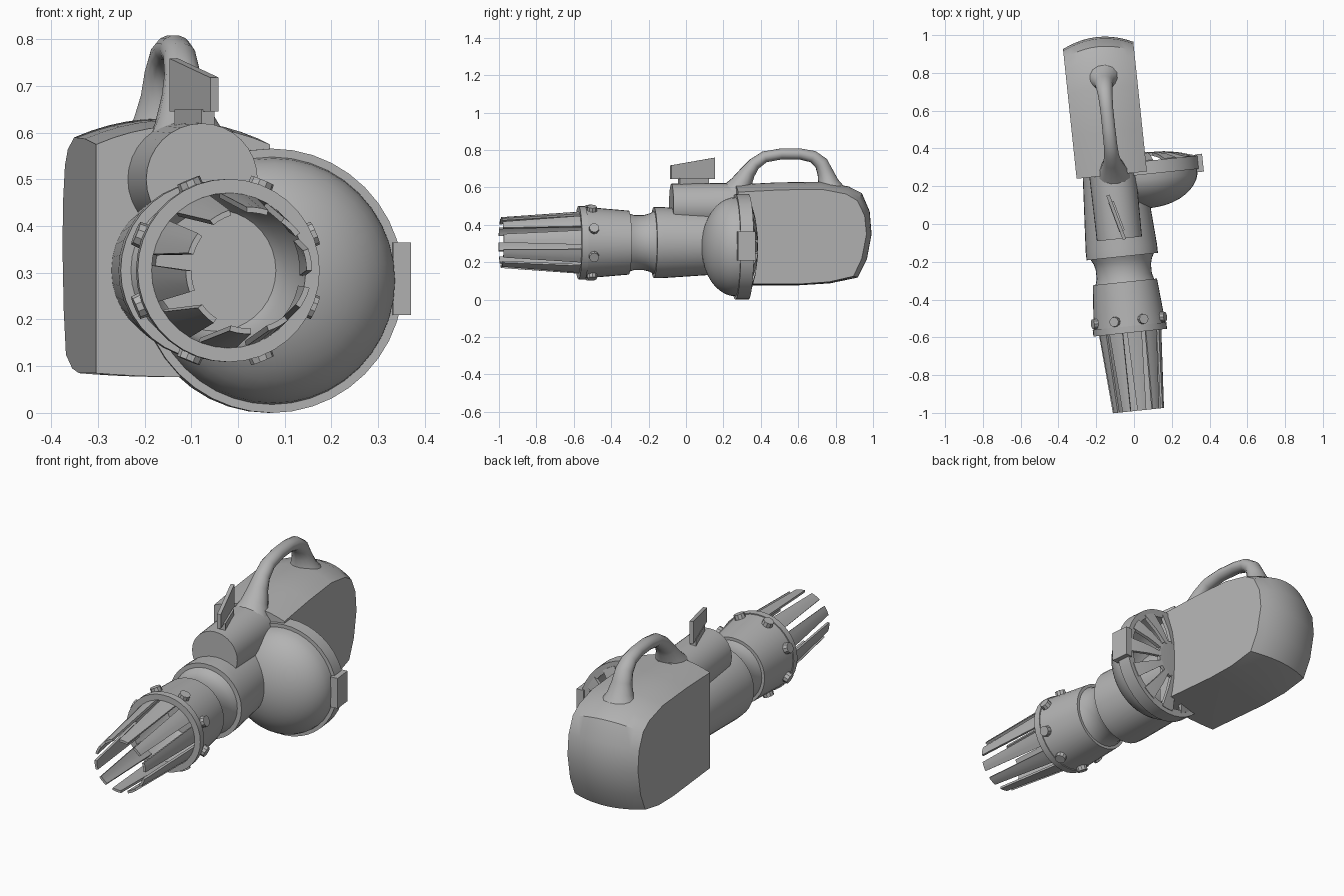
import bpy, bmesh, math
from mathutils import Matrix, Vector

if "Cube" in bpy.data.objects:
    bpy.data.objects.remove(bpy.data.objects["Cube"])

YAW = Matrix.Rotation(math.radians(6), 4, 'Z')   # whole device is turned slightly
AXIS_X, AXIS_Z = -0.08, 0.305                    # barrel axis

grey = bpy.data.materials.new("metal grey")
grey.diffuse_color = (0.45, 0.45, 0.45, 1)
grey.use_nodes = True
grey.node_tree.nodes["Principled BSDF"].inputs["Base Color"].default_value = grey.diffuse_color


def finish(name, bm):
    bmesh.ops.remove_doubles(bm, verts=bm.verts, dist=1e-5)
    bmesh.ops.recalc_face_normals(bm, faces=bm.faces)
    bm.transform(YAW)
    me = bpy.data.meshes.new(name)
    bm.to_mesh(me)
    bm.free()
    me.materials.append(grey)
    ob = bpy.data.objects.new(name, me)
    bpy.context.collection.objects.link(ob)
    return ob


def loft(bm, rings, close=False, caps=True):
    """Skin a series of closed rings of points."""
    vs = [[bm.verts.new(p) for p in r] for r in rings]
    n = len(vs[0])
    pairs = list(zip(vs, vs[1:])) + ([(vs[-1], vs[0])] if close else [])
    for a, b in pairs:
        for i in range(n):
            j = (i + 1) % n
            bm.faces.new((a[i], a[j], b[j], b[i]))
    if caps and not close:
        bm.faces.new(vs[0])
        bm.faces.new(vs[-1])


def turn(bm, profile, cx, cz, a0=0, a1=360, n=32):
    """Turn a closed (y, radius) profile around an axis parallel to y."""
    full = a1 - a0 >= 360
    rings = []
    for i in range(n if full else n + 1):
        a = math.radians(a0 + (a1 - a0) * i / n)
        rings.append([(cx + r * math.cos(a), y, cz + r * math.sin(a)) for y, r in profile])
    loft(bm, rings, close=full)


def box(bm, center, size, rot=None):
    m = Matrix.Translation(center) @ (rot or Matrix()) @ Matrix.Diagonal((*size, 1))
    return bmesh.ops.create_cube(bm, size=1, matrix=m)['verts']


# rear body: side profile lofted across the width, crowned at top and back
side = [(.27, .085), (.62, .085), (.76, .095), (.89, .125), (.935, .22), (.96, .35), (.95, .45),
        (.91, .53), (.85, .565), (.72, .59), (.5, .587), (.27, .575)]
bm = bmesh.new()
rings = []
for k in range(11):
    s = -1 + k / 5
    b = 1 - s * s
    ring = []
    for y, z in side:
        back = max(0, min(1, (y - .62) / .3))
        up = max(0, min(1, (z - .35) / .18))
        down = max(0, min(1, (.3 - z) / .2))
        ring.append((-.09 + .187 * s, y + .045 * b * back, z + .04 * b * up - .008 * b * down))
    rings.append(ring)
loft(bm, rings)
finish("rear_body", bm)

# main barrel: muzzle sleeve, neck and tapered rear tube with hollow mouth
bm = bmesh.new()
turn(bm, [(-.3, 0), (-.3, .13), (-.33, .148), (-.57, .166), (-.57, .196), (-.535, .196), (-.535, .191),
          (-.3, .171), (-.3, .156), (-.27, .147), (-.22, .147), (-.19, .155), (-.165, .168),
          (-.165, .19), (-.12, .19), (.3, .162), (.3, 0)], AXIS_X, AXIS_Z, n=36)
finish("barrel", bm)

# ten tapered muzzle prongs
bm = bmesh.new()
for k in range(10):
    mid = 10 + 36 * k
    rings = []
    for t in (-1, -.33, .33, 1):
        ring = []
        for y, r, w in ((-.54, .168, 14), (-.985, .136, 10), (-.985, .124, 10), (-.54, .156, 14)):
            a = math.radians(mid + w * t)
            ring.append((AXIS_X + r * math.cos(a), y, AXIS_Z + r * math.sin(a)))
        rings.append(ring)
    loft(bm, rings)
finish("muzzle_prongs", bm)

# eight studs around the sleeve
bm = bmesh.new()
for k in range(8):
    a = math.radians(22.5 + 45 * k)
    d = Vector((math.cos(a), 0, math.sin(a)))
    m = Matrix.Translation(Vector((AXIS_X, -.505, AXIS_Z)) + d * .192)
    m = m @ d.to_track_quat('Z', 'Y').to_matrix().to_4x4()
    bmesh.ops.create_cone(bm, cap_ends=True, segments=10, radius1=.028, radius2=.026,
                          depth=.034, matrix=m)
finish("sleeve_studs", bm)

# upper tube
bm = bmesh.new()
turn(bm, [(-.07, 0), (-.07, .12), (.36, .125), (.36, 0)], -.085, .5, n=32)
finish("upper_tube", bm)

# sight block and slanted plate
bm = bmesh.new()
turned = Matrix.Rotation(math.radians(14.5), 4, 'Z')
box(bm, (-.088, .05, .625), (.03, .165, .05), turned)
for v in box(bm, (-.09, .045, .69), (.018, .25, .09), turned):
    if v.co.z > .69:
        v.co.z = .731 + v.co.y * .17
finish("sight", bm)

# carry handle: swept tube with flared feet, (y, z, radius)
path = [(.27, .56, .085), (.305, .62, .058), (.34, .68, .042), (.375, .725, .034), (.43, .763, .031),
        (.52, .779, .03), (.62, .779, .03), (.69, .765, .033), (.735, .73, .038), (.757, .68, .043),
        (.772, .63, .055), (.785, .575, .085)]
bm = bmesh.new()
rings = []
for i, (y, z, r) in enumerate(path):
    p, q = path[max(i - 1, 0)], path[min(i + 1, len(path) - 1)]
    t = Vector((0, q[0] - p[0], q[1] - p[1])).normalized()
    nrm = Vector((0, -t.z, t.y))
    rings.append([Vector((-.08, y, z)) + nrm * r * math.sin(a) + Vector((1.15 * r * math.cos(a), 0, 0))
                  for a in (math.tau * j / 14 for j in range(14))])
loft(bm, rings)
finish("handle", bm)

# side dome: hollow bowl with a rim
DX, DZ = .1, .283
bowl = [(.255 - .18 * math.cos(a), .265 * math.sin(a)) for a in (math.pi / 2 * i / 10 for i in range(11))]
inner = [(.3 - .19 * math.cos(a), .245 * math.sin(a)) for a in (math.pi / 2 * i / 6 for i in range(6, -1, -1))]
bm = bmesh.new()
turn(bm, bowl + [(.255, .283), (.325, .283), (.325, .245)] + inner, DX, DZ, n=40)
finish("side_dome", bm)

# dome grille: hub and spokes on the back
bm = bmesh.new()
turn(bm, [(.372, 0), (.366, .1), (.35, .1), (.355, 0)], DX, DZ, n=24)
for k in range(12):
    a = 30 * k
    turn(bm, [(.368, .09), (.355, .17), (.328, .26), (.31, .26), (.337, .17), (.35, .09)],
         DX, DZ, a - 8, a + 8, 2)
finish("dome_grille", bm)

# rim tab
bm = bmesh.new()
box(bm, (DX + .278, .285, .287), (.038, .095, .155))
finish("rim_tab", bm)

# smooth shading with sharp edges kept
for ob in bpy.context.collection.objects:
    ob.select_set(True)
    bpy.context.view_layer.objects.active = ob
bpy.ops.object.shade_smooth_by_angle(angle=math.radians(32))
